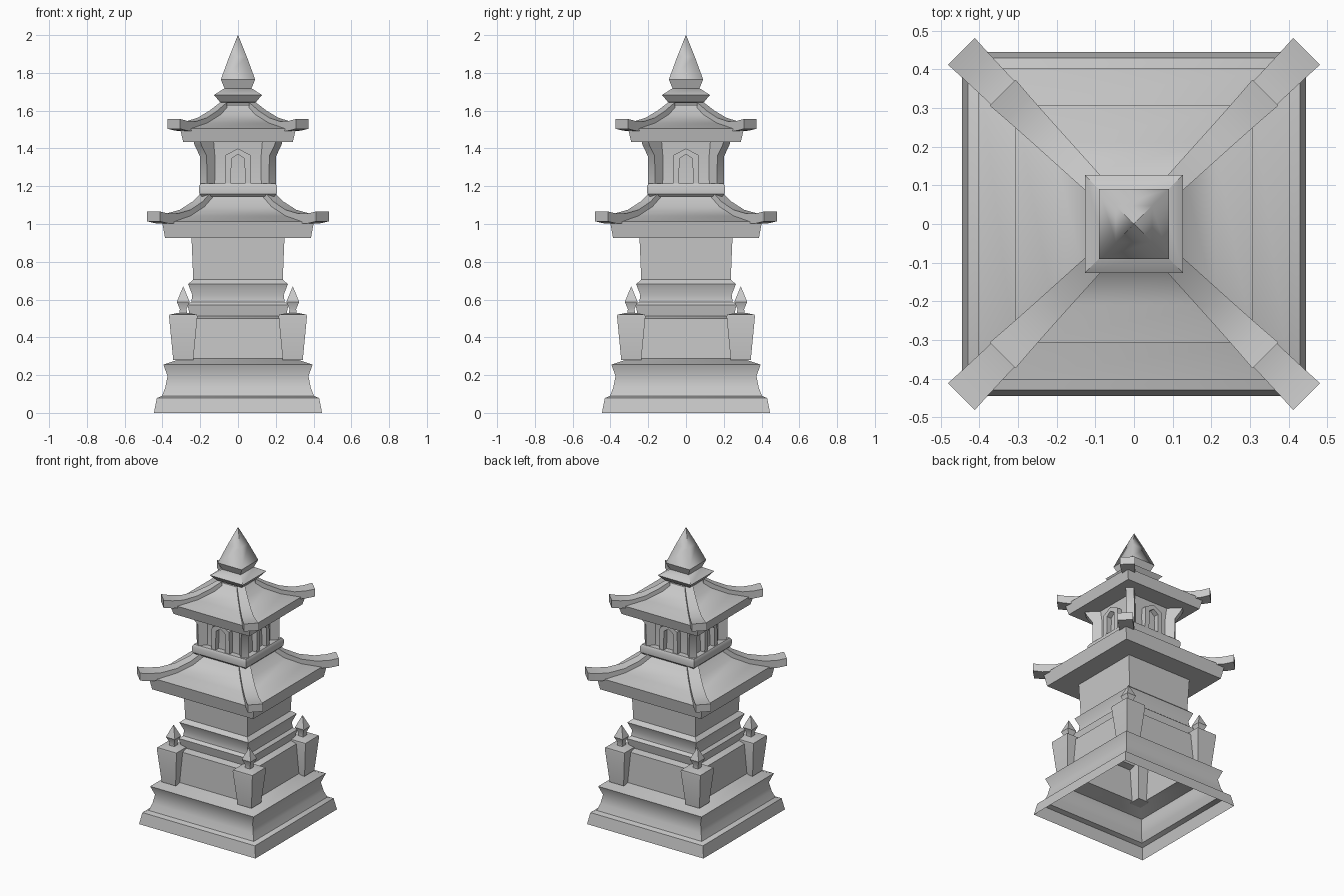
import bpy, math
from mathutils import Matrix, Vector

cube = bpy.data.objects.get("Cube")
if cube:
    bpy.data.objects.remove(cube, do_unlink=True)

stone = bpy.data.materials.new("grey_stone")
stone.use_nodes = True
GREY = (0.58, 0.58, 0.58, 1)
stone.diffuse_color = GREY
stone.node_tree.nodes["Principled BSDF"].inputs["Base Color"].default_value = GREY

parts = []


def loft(name, rings, caps=True, turn=0):
    """Skin a list of four-point rings, then turn by quarter steps about z."""
    rot = Matrix.Rotation(turn * math.pi / 2, 3, "Z")
    verts = [rot @ Vector(p) for r in rings for p in r]
    faces = []
    for a in range(0, len(verts) - 4, 4):
        for i in range(4):
            j = (i + 1) % 4
            faces.append((a + i, a + j, a + 4 + j, a + 4 + i))
    if caps:
        n = len(verts)
        faces += [(3, 2, 1, 0), (n - 4, n - 3, n - 2, n - 1)]
    mesh = bpy.data.meshes.new(name)
    mesh.from_pydata(verts, [], faces)
    mesh.materials.append(stone)
    ob = bpy.data.objects.new(name, mesh)
    bpy.context.collection.objects.link(ob)
    parts.append(ob)
    return ob


def square(half, z, x=0, y=0):
    return [(x + sx * half, y + sy * half, z)
            for sx, sy in ((-1, -1), (1, -1), (1, 1), (-1, 1))]


def tower(name, profile, x=0, y=0, caps=True):
    return loft(name, [square(h, z, x, y) for h, z in profile], caps)


def ridge(name, path, w0, w1, turn):
    """Tapered curved beam along a roof corner; path gives (corner offset, top z)."""
    rings = []
    for i, (d, top) in enumerate(path):
        s = (w0 + (w1 - w0) * i / (len(path) - 1)) / 2 * math.sqrt(0.5)
        low = top - 0.052
        rings.append([(d + s, d - s, low), (d + s, d - s, top),
                      (d - s, d + s, top), (d - s, d + s, low)])
    loft(name, rings, turn=turn)


# Hollow plinth and lower storey
tower("plinth", [(0.445, 0), (0.43, 0.078), (0.402, 0.09), (0.385, 0.135),
                 (0.373, 0.195), (0.395, 0.255), (0.30, 0.288)], caps=False)
tower("pedestal", [(0.30, 0.288), (0.295, 0.5), (0.255, 0.513), (0.267, 0.572),
                   (0.247, 0.588), (0.242, 0.625), (0.264, 0.682),
                   (0.237, 0.705)], caps=False)
tower("lower_body", [(0.237, 0.705), (0.246, 0.925)], caps=False)

# Corner pillars with pointed finials
for sx, sy in ((-1, -1), (1, -1), (1, 1), (-1, 1)):
    x, y = sx * 0.29, sy * 0.29
    tower("corner_pillar", [(0.053, 0.28), (0.075, 0.51), (0.073, 0.52),
                            (0.025, 0.53)], x, y)
    tower("pillar_finial", [(0.02, 0.525), (0.018, 0.55), (0.034, 0.588),
                            (0.001, 0.668)], x, y)

# Roofs
tower("lower_roof", [(0.24, 0.925), (0.386, 0.925), (0.402, 1.012), (0.31, 1.043),
                     (0.23, 1.092), (0.175, 1.15)])
tower("upper_roof", [(0.15, 1.435), (0.29, 1.435), (0.307, 1.505), (0.21, 1.535),
                     (0.13, 1.58), (0.08, 1.63)])

# Balcony band and upper storey
tower("balcony", [(0.19, 1.145), (0.205, 1.16), (0.207, 1.2), (0.198, 1.215)])
tower("upper_body", [(0.16, 1.21), (0.155, 1.32), (0.165, 1.435)])

lower_path = [(0.16, 1.175), (0.215, 1.118), (0.28, 1.075),
              (0.35, 1.055), (0.405, 1.056), (0.447, 1.066)]
upper_path = [(0.075, 1.645), (0.13, 1.6), (0.19, 1.562),
              (0.25, 1.543), (0.30, 1.546), (0.34, 1.556)]
post_side = [(0.182, 1.21), (0.184, 1.36), (0.211, 1.415), (0.217, 1.436)]
arch = [(-0.07, -0.037, 1.21, 1.21), (-0.066, -0.035, 1.365, 1.345),
        (0, 0, 1.4, 1.37), (0.066, 0.035, 1.365, 1.345), (0.07, 0.037, 1.21, 1.21)]

for k in range(4):
    ridge("lower_roof_ridge", lower_path, 0.07, 0.098, k)
    ridge("upper_roof_ridge", upper_path, 0.05, 0.095, k)
    # Flared post set diagonally on each corner
    s, inner = 0.018, 0.14
    loft("corner_post", [[(inner + s, inner - s, z), (d + s, d - s, z),
                          (d - s, d + s, z), (inner - s, inner + s, z)]
                         for d, z in post_side], turn=k)
    # Pointed door frame standing out from the wall
    loft("door_frame", [[(xo, -0.192, zo), (xi, -0.192, zi),
                         (xi, -0.14, zi), (xo, -0.14, zo)]
                        for xo, xi, zo, zi in arch], turn=k)

# Spire
tower("spire_tier", [(0.065, 1.61), (0.068, 1.64), (0.095, 1.645), (0.127, 1.683),
                     (0.072, 1.718)])
tower("spire_neck", [(0.07, 1.715), (0.091, 1.765)])
cone = tower("spire_cone", [(0.091, 1.765), (0.047, 1.885), (0.001, 2)], caps=False)

# Smooth curved walls while keeping the corners crisp
bpy.ops.object.select_all(action="DESELECT")
for ob in parts:
    ob.select_set(True)
bpy.context.view_layer.objects.active = parts[0]
bpy.ops.object.shade_smooth_by_angle(angle=math.radians(35))
edge_flag = cone.data.attributes.get("sharp_edge")
if edge_flag:
    cone.data.attributes.remove(edge_flag)
cone.data.shade_smooth()
